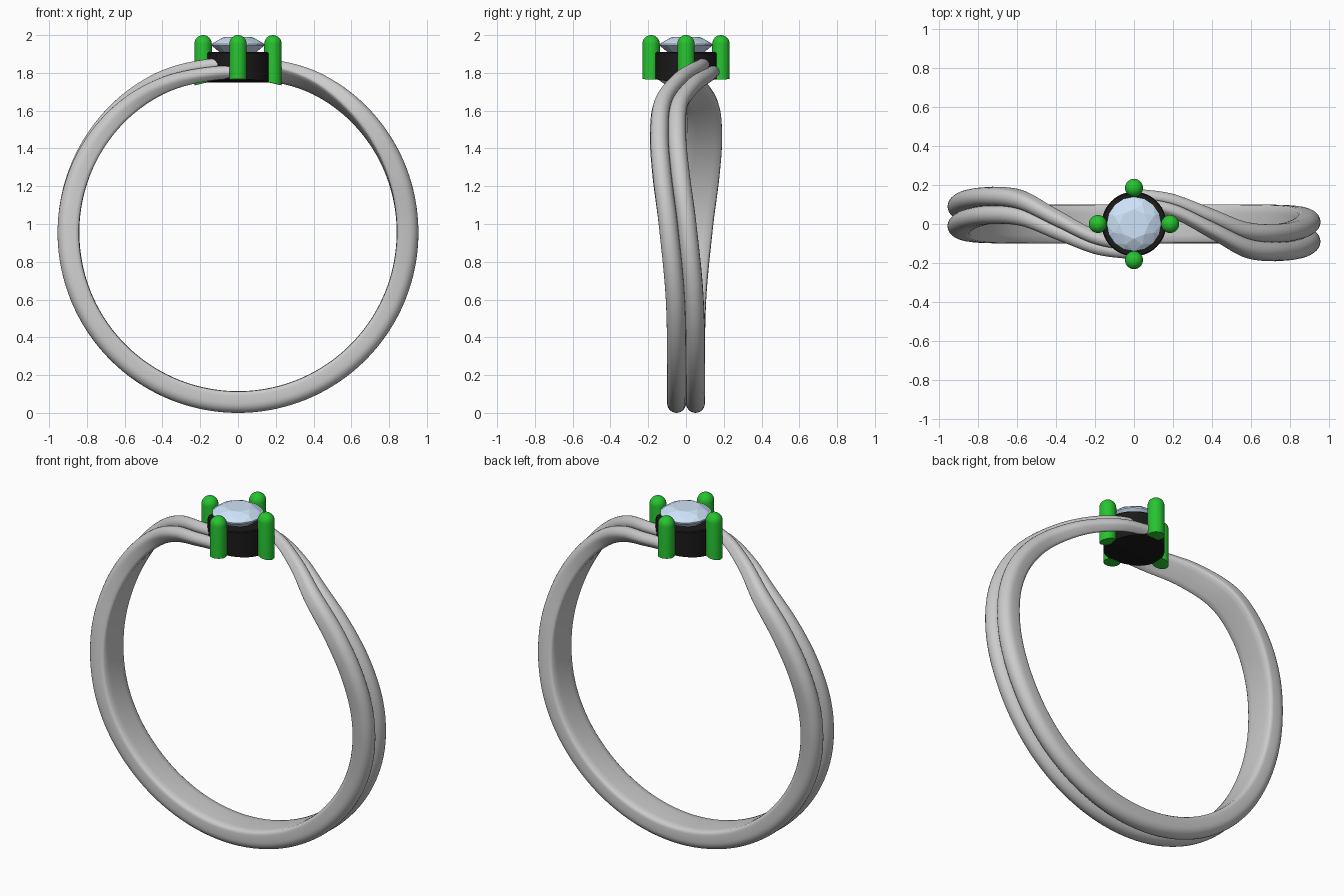
import bpy, bmesh, math
from math import sin, cos, pi, radians, sqrt

if "Cube" in bpy.data.objects:
    bpy.data.objects.remove(bpy.data.objects["Cube"])

CZ = 0.955       # height of the finger-hole centre
FINGER = 0.812   # radius that trims the setting underneath


def make_object(name, bm, color=None, smooth=50):
    bmesh.ops.recalc_face_normals(bm, faces=bm.faces)
    me = bpy.data.meshes.new(name)
    bm.to_mesh(me)
    bm.free()
    ob = bpy.data.objects.new(name, me)
    bpy.context.collection.objects.link(ob)
    if color:
        mat = bpy.data.materials.new(name + "_material")
        mat.diffuse_color = (*color, 1)
        mat.use_nodes = True
        mat.node_tree.nodes["Principled BSDF"].inputs["Base Color"].default_value = mat.diffuse_color
        me.materials.append(mat)
    if smooth:
        bpy.ops.object.select_all(action='DESELECT')
        ob.select_set(True)
        bpy.context.view_layer.objects.active = ob
        bpy.ops.object.shade_smooth_by_angle(angle=radians(smooth))
    return ob


# Band keys: angle from bottom, sideways shift, tilt, half width, thickness, mid radius
KEYS = [
    (0, 0, 0, .100, .115, .8975),
    (40, 0, 0, .100, .115, .8975),
    (68, -.008, 0, .100, .115, .8975),
    (93, -.045, 0, .100, .115, .8975),
    (110, -.078, 2, .098, .112, .8975),
    (125, -.094, 6, .094, .105, .8975),
    (140, -.078, 13, .089, .092, .897),
    (154, .008, 25, .080, .075, .893),
    (167, .095, 38, .068, .065, .880),
    (180, .130, 45, .060, .060, .872),
]


def band_params(a):
    """Smooth Hermite interpolation of the key table."""
    i = max(k for k in range(len(KEYS) - 1) if KEYS[k][0] <= a)
    p, q = KEYS[i], KEYS[i + 1]
    o, n = KEYS[max(i - 1, 0)], KEYS[min(i + 2, len(KEYS) - 1)]
    h = q[0] - p[0]
    t = (a - p[0]) / h
    out = []
    for c in range(1, 6):
        m0 = (q[c] - o[c]) / (q[0] - o[0]) * h
        m1 = (n[c] - p[c]) / (n[0] - p[0]) * h
        out.append((2*t**3 - 3*t**2 + 1) * p[c] + (t**3 - 2*t**2 + t) * m0
                   + (3*t**2 - 2*t**3) * q[c] + (t**3 - t**2) * m1)
    return out


# Band cross-section: flat inside, two rounded lobes outside
section = [(-.55, -.5), (-.88, -.48), (-.97, -.42), (-1, -.3)]
for centre in (-.5, .5):
    for k in range(0 if centre < 0 else 1, 13):
        f = pi - pi * k / 12
        section.append((centre + .5 * cos(f), .06 + .44 * sin(f)))
section += [(1, -.3), (.97, -.42), (.88, -.48), (.55, -.5)]

# Band: one half swept from bottom to top, the other is its half-turn copy
bm = bmesh.new()
STEPS = 120
for s in (1, -1):
    prev = None
    for i in range(STEPS + 1):
        a = 180 * i / STEPS
        shift, tilt, hw, th, rm = band_params(min(a, 179.999))
        ta, th_a = radians(tilt), radians(a)
        ring = []
        for u, v in section:
            y = shift + u * hw * cos(ta) + v * th * sin(ta)
            r = rm - u * hw * sin(ta) + v * th * cos(ta)
            ring.append(bm.verts.new((s * r * sin(th_a), s * y, CZ - r * cos(th_a))))
        if prev:
            for j in range(len(ring)):
                k = (j + 1) % len(ring)
                bm.faces.new((prev[j], prev[k], ring[k], ring[j]))
        prev = ring
    bm.faces.new(prev)
bmesh.ops.remove_doubles(bm, verts=bm.verts, dist=1e-5)
make_object("twisted_band", bm, smooth=50)


def lathe(name, cx, cy, profile, color, sides=32):
    """Turned post whose bottom ring follows the finger hole; last point is the tip."""
    bm = bmesh.new()
    rings = []
    for n, (r, z) in enumerate(profile):
        ring = []
        for k in range(sides):
            x = cx + r * cos(2 * pi * k / sides)
            zz = CZ + sqrt(FINGER**2 - x * x) if n == 0 else z
            ring.append(bm.verts.new((x, cy + r * sin(2 * pi * k / sides), zz)))
        rings.append(ring)
    for a, b in zip(rings, rings[1:]):
        for k in range(sides):
            m = (k + 1) % sides
            bm.faces.new((a[k], a[m], b[m], b[k]))
    bmesh.ops.triangulate(bm, faces=[bm.faces.new(rings[0])])
    bm.faces.new(rings[-1])
    return make_object(name, bm, color, 40)


# Stone cup
lathe("stone_cup", 0, 0, [(.165, 0), (.165, 1.905), (.16, 1.91)], (.01, .01, .01), 48)

# Four round-topped prongs
PR = .046
prong = [(PR, 0)] + [(PR * cos(pi / 2 * k / 8) + 1e-4, 2 - PR + PR * sin(pi / 2 * k / 8))
                     for k in range(9)]
for i in range(4):
    lathe(f"prong_{i + 1}", .185 * cos(pi / 2 * i), .185 * sin(pi / 2 * i), prong, (.02, .55, .03))

# Faceted stone as the hull of its facet corners
bm = bmesh.new()
for n, r, z, turn in ((8, .075, 1.99, 0), (8, .113, 1.974, .5), (16, .14, 1.953, 0),
                      (16, .14, 1.945, 0), (8, .09, 1.905, .5), (1, 0, 1.83, 0)):
    for k in range(n):
        f = 2 * pi * (k + turn) / n
        bm.verts.new((r * cos(f), r * sin(f), z))
bmesh.ops.convex_hull(bm, input=bm.verts)
bmesh.ops.dissolve_limit(bm, angle_limit=radians(1), verts=bm.verts, edges=bm.edges)
make_object("round_stone", bm, (.62, .77, .95), None)
